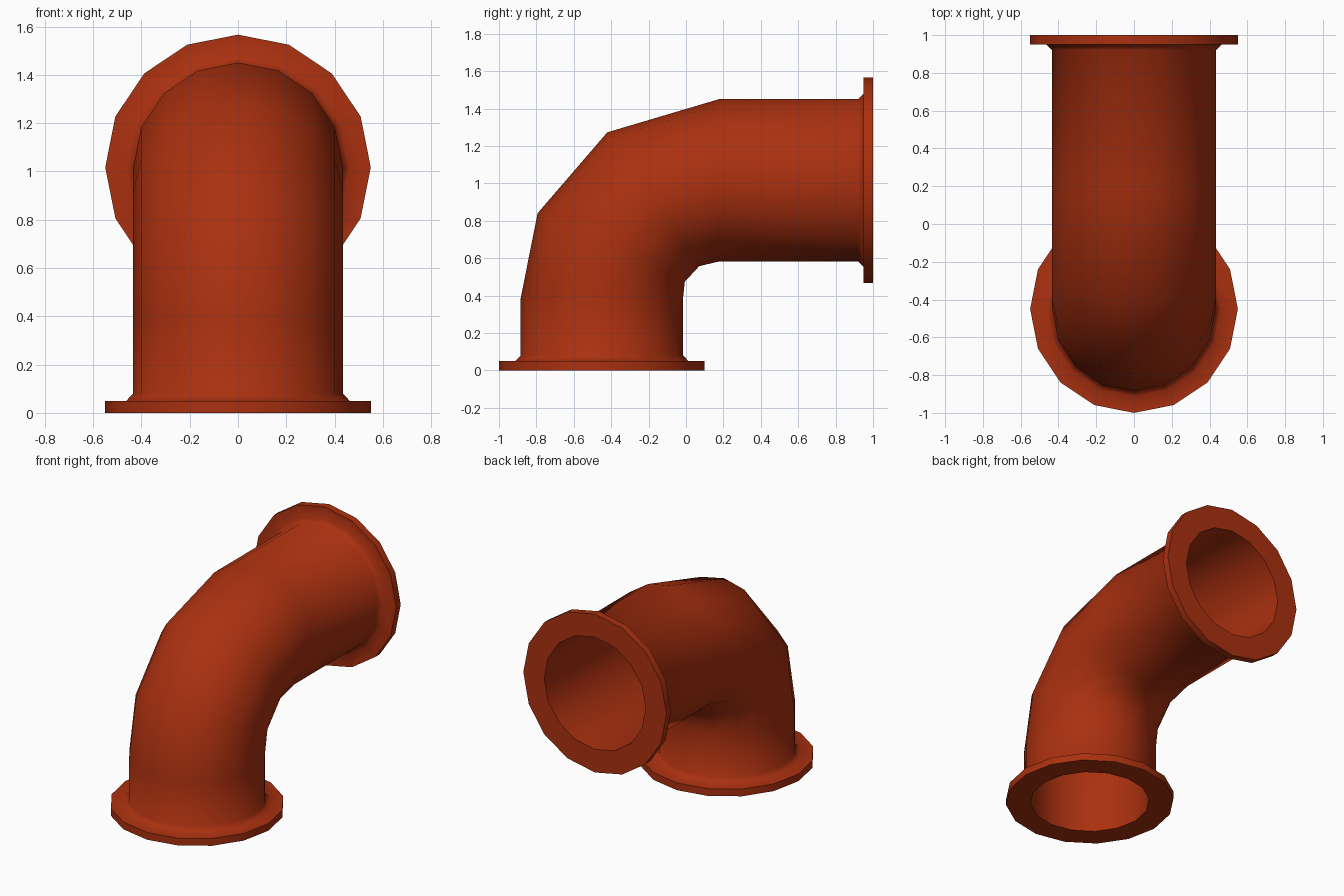
import bpy, bmesh
from math import sin, cos, pi, radians
from mathutils import Vector

if "Cube" in bpy.data.objects:
    bpy.data.objects.remove(bpy.data.objects["Cube"])

SIDES = 16
BORE, PIPE, NECK, FLANGE = 0.39, 0.434, 0.463, 0.55
THICK, FILLET = 0.05, 0.08      # flange thickness, end of the fillet
BASE_Y, ARM_Z, END_Y = -0.45, 1.017, 1.0

rust = bpy.data.materials.new("rust_red")
rust.use_nodes = True
rust.diffuse_color = (0.40, 0.03, 0.005, 1)
rust.node_tree.nodes["Principled BSDF"].inputs["Base Color"].default_value = rust.diffuse_color

bm = bmesh.new()


def ring(y, z, tilt, radius):
    """Ring centred on the pipe axis; tilt 0 faces up, 90 faces back."""
    a = radians(tilt)
    out = Vector((0, -cos(a), sin(a)))
    side = Vector((1, 0, 0))
    return [bm.verts.new(Vector((0, y, z)) + radius * (out * cos(2 * pi * i / SIDES) + side * sin(2 * pi * i / SIDES)))
            for i in range(SIDES)]


# flange profile from the open end inwards: (distance from end, radius)
flange = [(0, FLANGE), (THICK, FLANGE), (THICK, NECK), (FILLET, PIPE)]
# bend stations along the axis: (y, z, tilt)
bend = [(BASE_Y, 0.385, 0), (-0.40, 0.657, 25), (-0.175, 0.915, 55.5), (0.18, ARM_Z, 90)]

rings = [ring(BASE_Y, d, 0, r) for d, r in flange]
rings += [ring(y, z, t, PIPE) for y, z, t in bend]
rings += [ring(END_Y - d, ARM_Z, 90, r) for d, r in reversed(flange)]

# bore running back through the pipe
rings.append(ring(END_Y, ARM_Z, 90, BORE))
rings += [ring(y, z, t, BORE) for y, z, t in reversed(bend)]
rings.append(ring(BASE_Y, 0, 0, BORE))

# skin between successive rings, closing back to the first
for a, b in zip(rings, rings[1:] + rings[:1]):
    for i in range(SIDES):
        j = (i + 1) % SIDES
        bm.faces.new((a[i], a[j], b[j], b[i]))
bmesh.ops.recalc_face_normals(bm, faces=bm.faces)

mesh = bpy.data.meshes.new("pipe_elbow")
bm.to_mesh(mesh)
bm.free()
mesh.materials.append(rust)
elbow = bpy.data.objects.new("pipe_elbow", mesh)
bpy.context.collection.objects.link(elbow)

# smooth round the pipe and fillets, sharp at the flange rims
bpy.ops.object.select_all(action='DESELECT')
elbow.select_set(True)
bpy.context.view_layer.objects.active = elbow
bpy.ops.object.shade_smooth_by_angle(angle=radians(60))
